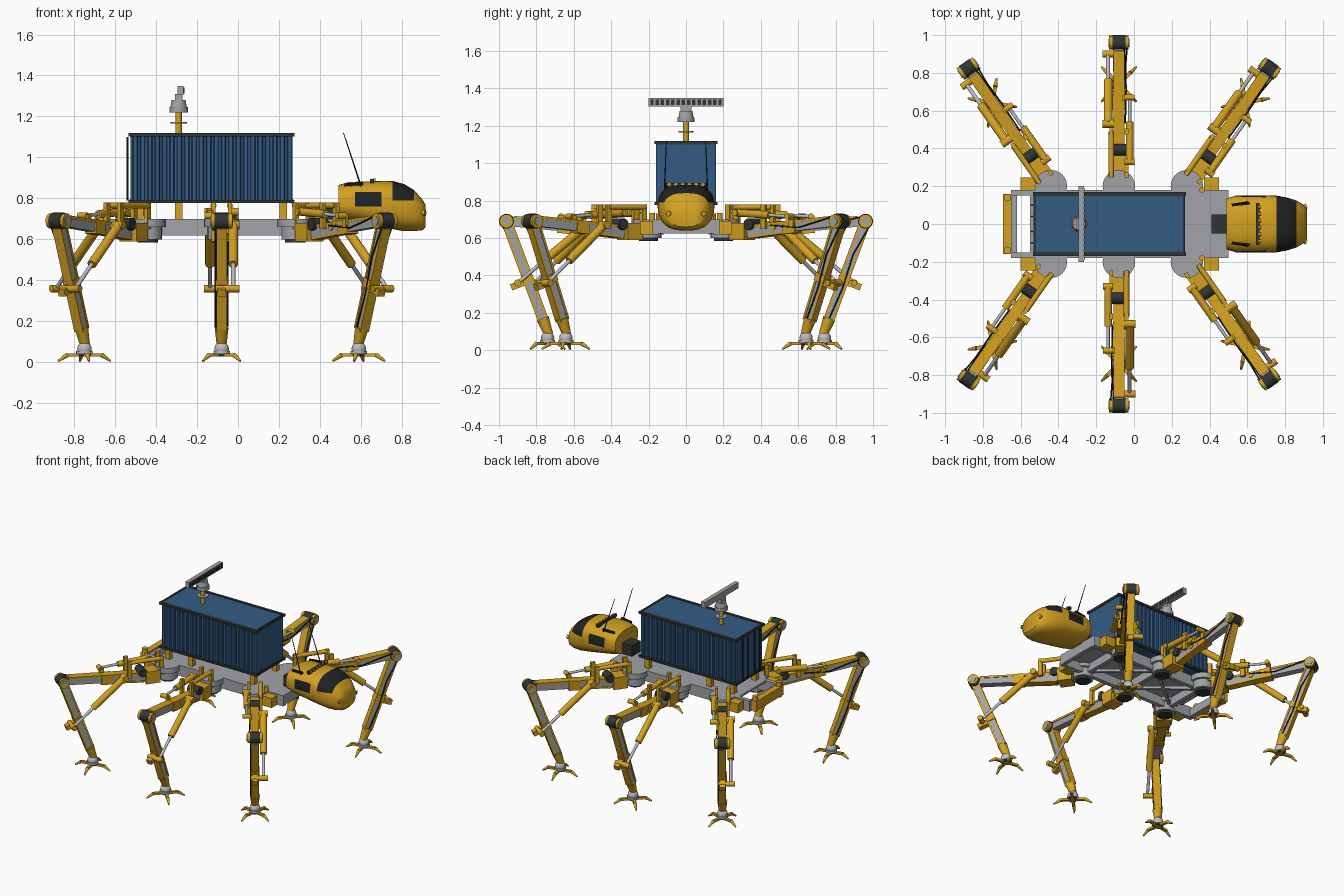
import bpy, bmesh, math
from mathutils import Vector, Matrix

cube = bpy.data.objects.get("Cube")
if cube:
    bpy.data.objects.remove(cube, do_unlink=True)

built = []
SIDES = (("left", 1), ("right", -1))


def material(name, *rgb):
    m = bpy.data.materials.new(name)
    m.use_nodes = True
    m.diffuse_color = (*rgb, 1)
    bsdf = next(node for node in m.node_tree.nodes if node.type == 'BSDF_PRINCIPLED')
    bsdf.inputs["Base Color"].default_value = (*rgb, 1)
    return m


YELLOW = material("machine_yellow", .66, .36, .015)
GREY = material("frame_grey", .36, .37, .39)
SILVER = material("rod_silver", .5, .51, .53)
DARK = material("dark_grey", .03, .035, .035)
BLACK = material("hose_black", .01, .01, .01)
BLUE = material("container_blue", .034, .105, .235)
GLASS = material("window_dark", .014, .016, .018)


def add_object(name, data):
    ob = bpy.data.objects.new(name, data)
    bpy.context.collection.objects.link(ob)
    built.append(ob)
    return ob


def finish(name, bm, *mats, smooth=False):
    bmesh.ops.recalc_face_normals(bm, faces=bm.faces)
    mesh = bpy.data.meshes.new(name)
    bm.to_mesh(mesh)
    bm.free()
    for mat in mats:
        mesh.materials.append(mat)
    ob = add_object(name, mesh)
    if smooth:
        bpy.ops.object.select_all(action='DESELECT')
        bpy.context.view_layer.objects.active = ob
        ob.select_set(True)
        bpy.ops.object.shade_smooth_by_angle(angle=math.radians(40))


def frame(start, end):
    """Matrix whose z axis runs from start to end, centred between them."""
    start, end = Vector(start), Vector(end)
    z = (end - start).normalized()
    side = Vector((1, 0, 0)) if abs(z.x) < .9 else Vector((0, 1, 0))
    y = z.cross(side).normalized()
    turn = Matrix((y.cross(z), y, z)).transposed().to_4x4()
    return Matrix.Translation((start + end) / 2) @ turn, (end - start).length


def beam(name, start, end, width, depth, mat):
    place, length = frame(start, end)
    bm = bmesh.new()
    bmesh.ops.create_cube(bm, size=1, matrix=place @ Matrix.Diagonal((width, depth, length, 1)))
    finish(name, bm, mat)


def block(name, low, high, mat):
    low, high = Vector(low), Vector(high)
    bm = bmesh.new()
    size = Matrix.Diagonal((*(high - low), 1))
    bmesh.ops.create_cube(bm, size=1, matrix=Matrix.Translation((low + high) / 2) @ size)
    finish(name, bm, mat)


def rod(name, start, end, radius, mat, tip=None, segments=16):
    place, length = frame(start, end)
    bm = bmesh.new()
    bmesh.ops.create_cone(bm, cap_ends=True, segments=segments, radius1=radius,
                          radius2=tip or radius, depth=length, matrix=place)
    finish(name, bm, mat, smooth=True)


def upright(name, x, y, bottom, top, radius, mat, tip=None):
    rod(name, (x, y, bottom), (x, y, top), radius, mat, tip, segments=24)


def pin(name, centre, half, radius, mat):
    reach = Vector((half, 0, 0))
    rod(name, Vector(centre) - reach, Vector(centre) + reach, radius, mat, segments=20)


def hose(name, points):
    curve = bpy.data.curves.new(name, 'CURVE')
    curve.dimensions, curve.bevel_depth, curve.bevel_resolution = '3D', .004, 1
    spline = curve.splines.new('POLY')
    spline.points.add(len(points) - 1)
    for target, point in zip(spline.points, points):
        target.co = (*point, 1)
    curve.materials.append(BLACK)
    add_object(name, curve)


def piston(name, start, end, radius):
    """Hydraulic actuator with a pin at each end."""
    start, end = Vector(start), Vector(end)
    sleeve_end = start.lerp(end, .62)
    rod(name + "_cylinder", start, sleeve_end, radius, YELLOW)
    rod(name + "_rod", sleeve_end, end, radius * .45, SILVER)
    pin(name + "_upper_pin", start, radius * 1.3, radius * .9, YELLOW)
    pin(name + "_lower_pin", end, radius * 1.3, radius * .8, YELLOW)


def build_leg():
    """One leg reaching along +y from its hip at the origin."""
    hip, knee, ankle = Vector((0, .15, .63)), Vector((0, .76, .69)), Vector((0, .54, .1))
    lateral = Vector((1, 0, 0))
    outward = (ankle - knee).cross(lateral).normalized()
    if outward.y < 0:
        outward.negate()

    def thigh(t, side=0, up=0):
        return hip.lerp(knee, t) + Vector((side, 0, up))

    def shin(t, side=0, out=0):
        return knee.lerp(ankle, t) + lateral * side + outward * out

    # hip and thigh
    block("hip_housing", (-.05, .07, .59), (.05, .17, .68), YELLOW)
    pin("hip_pivot", thigh(.07, up=.04), .045, .03, DARK)
    beam("thigh_core", hip, thigh(.96), .05, .05, GREY)
    beam("thigh_top", thigh(.05, up=.03), thigh(.93, up=.025), .058, .014, YELLOW)
    beam("thigh_bottom", thigh(.05, up=-.03), thigh(.5, up=-.025), .058, .012, YELLOW)
    beam("thigh_collar", thigh(.42), thigh(.55), .066, .07, YELLOW)
    hose("thigh_hose", [thigh(.3, .034, .02), thigh(.6, .038, -.01), thigh(.8, .036, .01), thigh(1, .045, .03)])

    # knee and shin
    pin("knee_drum", knee, .034, .04, DARK)
    beam("shin_core", shin(.04), shin(.93), .044, .04, GREY)
    for face, gap in (("outer", .023), ("inner", -.023)):
        beam(f"shin_{face}_plate", shin(.05, out=gap), shin(.9, out=gap), .052, .012, YELLOW)
    beam("shin_collar", shin(.48), shin(.55), .06, .062, YELLOW)
    beam("shin_bracket", shin(.54), shin(.54, out=.1), .04, .035, YELLOW)
    rod("ankle_cuff", shin(.88), shin(1.03), .034, YELLOW, .024)
    hose("shin_hose", [shin(.02, .03, .03), shin(.3, .03), shin(.6, .03, .01), shin(.88, .03)])

    # knee actuator on one side, lift actuator on the other, linkage on top
    piston("knee_actuator", (-.057, .33, .67), (-.057, .7, .36), .023)
    pin("shin_bracket_pin", (-.02, .7, .36), .05, .015, YELLOW)
    pin("thigh_bracket_pin", (-.02, .34, .66), .05, .018, YELLOW)
    piston("lift_actuator", (.057, .13, .735), (.057, .47, .715), .02)
    beam("lift_lug", thigh(.52, .03), thigh(.52, .03, .06), .02, .03, YELLOW)
    rod("link_bar", (-.04, .05, .765), (-.04, .29, .765), .015, YELLOW)
    for side, s in SIDES:
        edge = lateral * s
        rod(f"knee_cap_{side}", knee + edge * .034, knee + edge * .052, .037, YELLOW)
        rod(f"knee_bolt_{side}", knee + edge * .05, knee + edge * .056, .022, GREY)
        for y in (.06, .29):
            beam(f"link_post_{side}", (s * .04, y, .65), (s * .04, y, .78), .02, .03, YELLOW)

    # foot with four bent claws
    bm = bmesh.new()
    bmesh.ops.create_uvsphere(bm, u_segments=16, v_segments=10, radius=.036,
                              matrix=Matrix.Translation(ankle - Vector((0, 0, .035))))
    finish("ankle_ball", bm, SILVER, smooth=True)
    upright("foot_collar", 0, ankle.y, .04, .055, .04, SILVER)
    upright("foot_plate", 0, ankle.y, .03, .04, .03, DARK)
    for k in range(4):
        heading = Matrix.Rotation(math.radians(45 + 90 * k), 3, 'Z') @ lateral
        base = Vector((0, ankle.y, .036))
        bend = base + heading * .085
        beam("claw_root", base, bend, .02, .016, YELLOW)
        rod("claw_tip", bend, bend + heading * .045 - Vector((0, 0, .03)), .012, YELLOW, .005)


# Legs: one pattern turned to six hips
build_leg()
pattern = built[:]
for row, hip_x, turn in (("front", .28, -35), ("middle", -.08, 0), ("rear", -.44, 35)):
    for side, s in SIDES:
        angle = math.radians(turn if s > 0 else 180 - turn)
        place = Matrix.Translation((hip_x, s * .2, 0)) @ Matrix.Rotation(angle, 4, 'Z')
        for part in pattern:
            copy = part.copy()
            copy.name = f"{row}_{side}_{part.name}"
            copy.matrix_world = place
            bpy.context.collection.objects.link(copy)
        upright(f"{row}_{side}_hip_plate", hip_x, s * .2, .66, .7, .086, GREY)
        upright(f"{row}_{side}_hip_turntable", hip_x, s * .2, .6, .66, .068, GREY)
        upright(f"{row}_{side}_hip_base", hip_x, s * .2, .585, .6, .05, DARK)
for part in pattern:
    bpy.data.objects.remove(part, do_unlink=True)

# Chassis
block("deck", (-.55, -.18, .685), (.5, .18, .7), GREY)
for side, s in SIDES:
    block(f"{side}_rail", (-.65, s * .15, .62), (.5, s * .18, .7), GREY)
    for x in (-.56, .41):
        block(f"{side}_corner_box", (x - .04, s * .18, .62), (x + .04, s * .245, .69), YELLOW)
    for x in (-.48, -.29, .22):
        beam(f"{side}_container_post", (x, s * .13, .69), (x, s * .13, .78), .036, .036, YELLOW)
    for x in (-.44, -.08):
        beam(f"{side}_floor_brace", (x, s * .15, .645), (x + .36, -s * .15, .645), .02, .02, GREY)
    upright(f"{side}_deck_bollard", .36, s * .18, .69, .735, .015, YELLOW)
    upright(f"{side}_bumper_end", -.67, s * .14, .62, .73, .02, YELLOW)
for x in (-.635, -.44, -.08, .28, .485):
    beam("cross_beam", (x, -.16, .655), (x, .16, .655), .03, .06, GREY)
beam("rear_bumper", (-.67, -.16, .665), (-.67, .16, .665), .045, .07, YELLOW)

# Container with corrugated long sides
ribs, rear, front, wall, depth = 22, -.525, .265, .148, .013
pitch = (front - rear) / ribs
outline = [(rear + pitch * (i + part), wall + depth * raised)
           for i in range(ribs) for part, raised in ((0, 0), (.3, 0), (.42, 1), (.88, 1))]
outline.append((front, wall))
bm = bmesh.new()
loop = [(x, -y) for x, y in outline] + outline[::-1]
floor = bm.faces.new([bm.verts.new((x, y, .785)) for x, y in loop])
raised = bmesh.ops.extrude_face_region(bm, geom=[floor])["geom"]
bmesh.ops.translate(bm, vec=(0, 0, .325), verts=[v for v in raised if isinstance(v, bmesh.types.BMVert)])
finish("container", bm, BLUE)
block("container_roof", (rear, -.157, 1.1), (front, .157, 1.114), BLUE)
for level, z in (("bottom", .785), ("top", 1.11)):
    for side, s in SIDES:
        beam(f"container_{level}_{side}_rail", (-.535, s * .158, z), (.275, s * .158, z), .022, .016, DARK)
    for x in (rear, front):
        beam(f"container_{level}_end_rail", (x, -.158, z), (x, .158, z), .012, .018, DARK)
for y in (-.1, -.04, .04, .1):
    rod("door_bar", (-.54, y, .79), (-.54, y, 1.1), .005, BLACK)

# Radar on the roof
mast = -.29
upright("radar_mast", mast, 0, 1.11, 1.23, .016, YELLOW)
upright("radar_collar", mast, 0, 1.165, 1.172, .04, GREY)
upright("radar_base", mast, 0, 1.22, 1.245, .045, GREY)
upright("radar_hub", mast, 0, 1.245, 1.28, .04, GREY, .034)
beam("radar_neck", (mast, 0, 1.27), (mast, 0, 1.31), .036, .06, GREY)
beam("radar_bar", (mast + .01, -.2, 1.326), (mast + .01, .2, 1.326), .03, .044, GREY)
for i in range(14):
    y = (i - 6.5) * .028
    beam("radar_slot", (mast + .025, y - .009, 1.326), (mast + .025, y + .009, 1.326), .008, .03, DARK)

# Cabin lofted from rounded sections: x, half width, bottom, top
sections = ((.49, .135, .7, .865), (.54, .15, .69, .88), (.7, .152, .66, .885), (.755, .15, .65, .885),
            (.81, .14, .64, .87), (.86, .125, .64, .84), (.9, .1, .645, .795), (.915, .08, .66, .77))
corners = 32


def bulge(value):
    return math.copysign(abs(value) ** .75, value)


bm = bmesh.new()
rings = []
for x, half, low, high in sections:
    angles = [math.tau * k / corners for k in range(corners)]
    rings.append([bm.verts.new((x, half * bulge(math.cos(a)),
                                (low + high) / 2 + (high - low) / 2 * bulge(math.sin(a)))) for a in angles])
for a, b in zip(rings, rings[1:]):
    for k in range(corners):
        bm.faces.new((a[k], a[k - 1], b[k - 1], b[k]))
bm.faces.new(rings[0])
bm.faces.new(rings[-1])
for point, normal in [((0, 0, z), (0, 0, 1)) for z in (.76, .79, .83)] + [((.57, 0, 0), (1, 0, 0))]:
    bmesh.ops.bisect_plane(bm, geom=bm.verts[:] + bm.edges[:] + bm.faces[:], plane_co=point, plane_no=normal)
for face in bm.faces:
    c = face.calc_center_median()
    side_window = .57 < c.x < .7 and .76 < c.z < .83
    windshield = .755 < c.x < .86 and c.z > .79
    face.material_index = int(side_window or windshield)
finish("cabin", bm, YELLOW, GLASS, smooth=True)
block("cabin_neck", (.41, -.05, .69), (.5, .05, .78), DARK)
block("light_bar", (.645, -.11, .875), (.665, .11, .895), DARK)
for i in range(6):
    y = (i - 2.5) * .036
    rod("roof_lamp", (.66, y, .888), (.672, y, .888), .009, YELLOW)
for side, s in SIDES:
    rod(f"{side}_whip_antenna", (.6, s * .115, .86), (.515, s * .105, 1.12), .004, BLACK, .002)
    beam(f"{side}_antenna_base", (.52, s * .1, .866), (.61, s * .11, .872), .014, .014, BLACK)
    rod(f"{side}_nose_lamp", (.885, s * .085, .73), (.915, s * .095, .73), .014, YELLOW)
